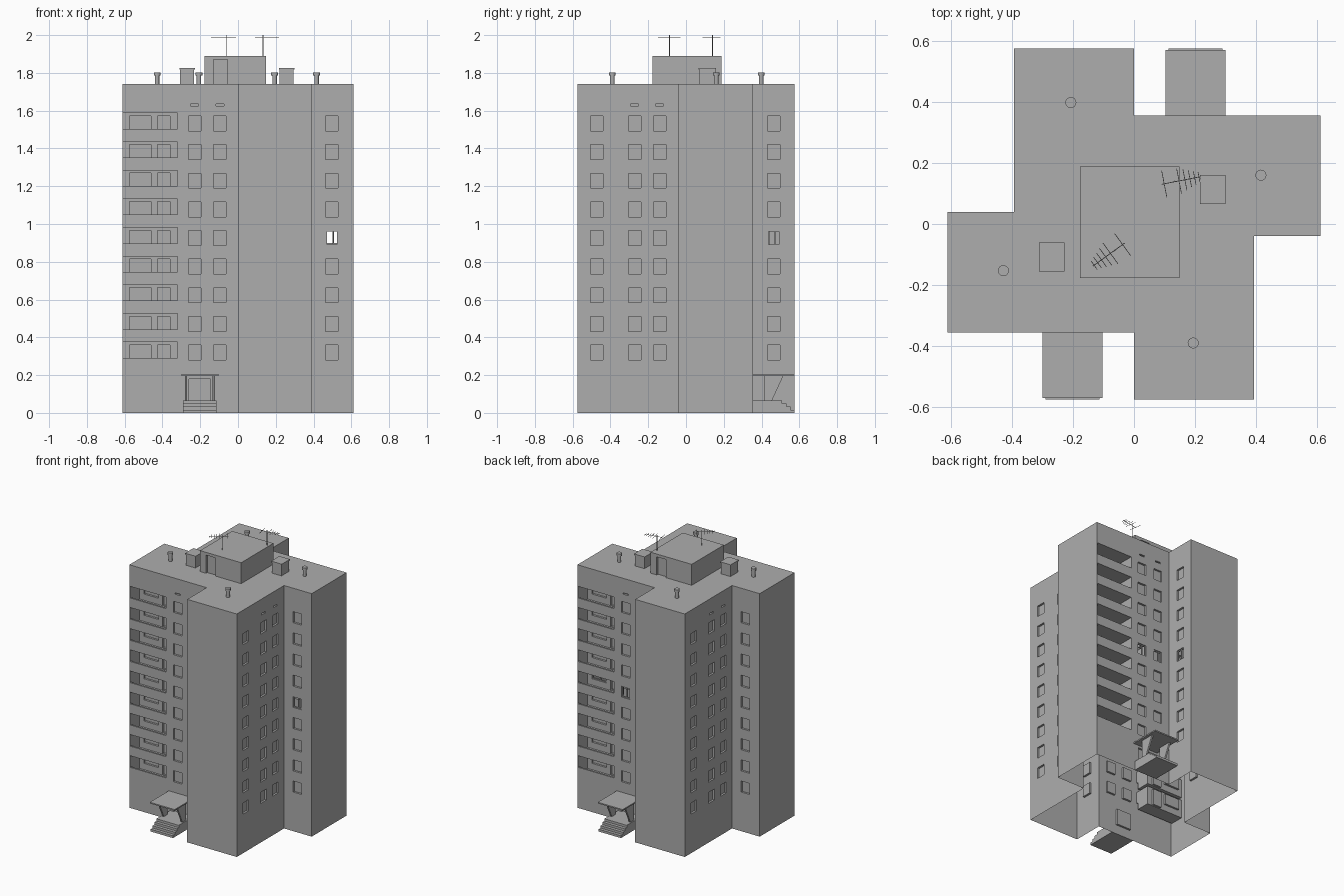
import bpy, bmesh, math
from mathutils import Matrix, Vector

cube = bpy.data.objects.get("Cube")
if cube:
    bpy.data.objects.remove(cube)

grey = bpy.data.materials.new("concrete_grey")
grey.use_nodes = True
COLOUR = (0.42, 0.42, 0.42, 1)
grey.diffuse_color = COLOUR
grey.node_tree.nodes["Principled BSDF"].inputs["Base Color"].default_value = COLOUR

H = 1.74          # roof height
STEP = 0.1516     # storey height
FLOORS = 9
OPEN_FLOOR = 4    # storey with unglazed windows


def finish(bm, name):
    mesh = bpy.data.meshes.new(name)
    bm.to_mesh(mesh)
    bm.free()
    mesh.materials.append(grey)
    obj = bpy.data.objects.new(name, mesh)
    bpy.context.collection.objects.link(obj)
    return obj


def face(bm, m, pts):
    bm.faces.new([bm.verts.new(m @ Vector(p)) for p in pts])


def box(bm, m, lo, hi):
    size = [b - a for a, b in zip(lo, hi)]
    mid = [(a + b) / 2 for a, b in zip(lo, hi)]
    bmesh.ops.create_cube(bm, size=1, matrix=m @ Matrix.Translation(mid) @ Matrix.Diagonal((*size, 1)))


def prism(bm, m, profile, x0, x1):
    """Extrude a (y, z) profile along x."""
    f = bm.faces.new([bm.verts.new(m @ Vector((x0, y, z))) for y, z in profile])
    new = bmesh.ops.extrude_face_region(bm, geom=[f])["geom"]
    shift = m.to_3x3() @ Vector((x1 - x0, 0, 0))
    bmesh.ops.translate(bm, vec=shift, verts=[v for v in new if isinstance(v, bmesh.types.BMVert)])
    bmesh.ops.recalc_face_normals(bm, faces=bm.faces)


def rod(bm, a, b, r, sides=6, r2=None):
    a, b = Vector(a), Vector(b)
    m = Matrix.Translation((a + b) / 2) @ (b - a).to_track_quat('Z', 'Y').to_matrix().to_4x4()
    bmesh.ops.create_cone(bm, cap_ends=True, segments=sides, radius1=r, radius2=r2 or r,
                          depth=(b - a).length, matrix=m)


def tube(bm, m, rect, v0, v1):
    """Reveal around a rectangular opening, from depth v0 to v1."""
    u0, u1, z0, z1 = rect
    loop = [(u0, z0), (u1, z0), (u1, z1), (u0, z1)]
    for (a, b), (c, d) in zip(loop, loop[1:] + loop[:1]):
        face(bm, m, [(a, v0, b), (c, v0, d), (c, v1, d), (a, v1, b)])


def panel(bm, m, u0, u1, z0, z1, v=0.0):
    face(bm, m, [(u0, v, z0), (u1, v, z0), (u1, v, z1), (u0, v, z1)])


def loggia(bm, frames, m, rect, is_open):
    u0, u1, z0, z1 = rect
    floor, t, d = z0 - 0.05, 0.012, 0.11
    tube(bm, m, rect, 0, t)
    tube(bm, m, (u0, u1, floor, z1), t, d)
    face(bm, m, [(u0, t, z0), (u1, t, z0), (u1, t, floor), (u0, t, floor)])
    kind = "open" if is_open else "recess"
    wall(bm, frames, m @ Matrix.Translation((u0, d, floor)), u1 - u0, 0, z1 - floor,
         [((0.033, 0.148, 0.045, 0.119), kind), ((0.183, 0.248, 0.004, 0.119), kind)])


def wall(bm, frames, m, width, z0, z1, holes):
    """Flat wall cut on a grid round its openings; u runs along, v inward."""
    us = sorted({0, width, *(u for r, k in holes for u in r[:2])})
    zs = sorted({z0, z1, *(z for r, k in holes for z in r[2:])})
    for a, b in zip(us, us[1:]):
        for c, d in zip(zs, zs[1:]):
            u, z = (a + b) / 2, (c + d) / 2
            if not any(r[0] < u < r[1] and r[2] < z < r[3] for r, k in holes):
                panel(bm, m, a, b, c, d)
    for r, kind in holes:
        if kind.startswith("loggia"):
            loggia(bm, frames, m, r, kind.endswith("open"))
            continue
        depth = 0.014
        tube(bm, m, r, 0, depth)
        if kind == "recess":
            panel(bm, m, *r, depth)
        else:  # bare casement: centre bar and side frames
            mid = r[0] + 0.6 * (r[1] - r[0])
            for u in (r[0] + 0.003, mid, r[1] - 0.003):
                box(frames, m, (u - 0.003, 0.006, r[2]), (u + 0.003, depth, r[3]))
            for z in (r[2] + 0.003, r[3] - 0.003):
                box(frames, m, (r[0], 0.006, z - 0.003), (r[1], depth, z + 0.003))


def wall_frame(a, b):
    a, b = Vector((*a, 0)), Vector((*b, 0))
    u = (b - a).normalized()
    v = Vector((0, 0, 1)).cross(u)
    m = Matrix((u, v, (0, 0, 1))).transposed().to_4x4()
    return Matrix.Translation(a) @ m, (b - a).length


# Half of the pinwheel plan; the other half is the same turned by 180 degrees
half = [(-0.612, -0.355), (0, -0.355), (0, -0.575), (0.393, -0.575),
        (0.393, -0.04), (0.612, -0.04), (0.612, 0.355)]
columns = {0: [0.382, 0.516], 1: [0.11], 3: [0.102, 0.303, 0.435], 4: [0.104]}
vents = {0: [0.382, 0.516], 3: [0.303, 0.435]}
unglazed = {(0, 4), (1, 0), (1, 1)}

walls, frames = bmesh.new(), bmesh.new()
for turn in range(2):
    spin = Matrix.Rotation(math.pi * turn, 4, 'Z')
    for i, (a, b) in enumerate(zip(half, half[1:])):
        m, width = wall_frame(a, b)
        holes = []
        for n in range(FLOORS):
            bare = n == OPEN_FLOOR and (turn, i) in unglazed
            z = 0.28 + n * STEP
            for u in columns.get(i, []):
                holes.append(((u - 0.033, u + 0.033, z, z + 0.079), "open" if bare else "recess"))
            if i == 0:
                holes.append(((0.004, 0.291, z + 0.011, z + 0.094), "loggia_open" if bare else "loggia"))
        for u in vents.get(i, []):
            holes.append(((u - 0.021, u + 0.021, 1.626, 1.636), "recess"))
        if i == 0:  # entrance door
            holes.append(((0.352, 0.467, 0.066, 0.18), "recess"))
        wall(walls, frames, spin @ m, width, 0, H, holes)
finish(walls, "building_walls")
finish(frames, "window_frames")

roof = bmesh.new()
face(roof, Matrix.Identity(4), [(x * s, y * s, H) for s in (1, -1) for x, y in half[:-1]])
finish(roof, "roof")

# Lift house on the roof with a door at front and back
house, spare = bmesh.new(), bmesh.new()
corners = [(-0.177, -0.177), (0.149, -0.177), (0.149, 0.188), (-0.177, 0.188)]
for i, a in enumerate(corners):
    m, width = wall_frame(a, corners[(i + 1) % 4])
    door = [((0.048, 0.122, H, 1.87), "recess")] if i % 2 == 0 else []
    wall(house, spare, m, width, H, 1.89, door)
face(house, Matrix.Identity(4), [(x, y, 1.89) for x, y in corners])
spare.free()
finish(house, "lift_house")

# Entrances: steps, canopy and slanted side supports
for turn, side in enumerate(("front", "back")):
    spin = Matrix.Rotation(math.pi * turn, 4, 'Z')
    steps = bmesh.new()
    profile = [(-0.355, 0), (-0.575, 0)]
    for n in range(4):
        y = -0.575 + n * 0.022
        profile += [(y, 0.0165 * (n + 1)), (y + 0.022, 0.0165 * (n + 1))]
    profile[-1] = (-0.355, 0.066)
    prism(steps, spin, profile, -0.29, -0.113)
    finish(steps, side + "_entrance_steps")
    canopy = bmesh.new()
    box(canopy, spin, (-0.3, -0.57, 0.196), (-0.103, -0.355, 0.205))
    finish(canopy, side + "_canopy")
    supports = bmesh.new()
    for x in (-0.281, -0.134):
        prism(supports, spin, [(-0.415, 0.066), (-0.455, 0.066), (-0.515, 0.196), (-0.415, 0.196)], x, x + 0.012)
    finish(supports, side + "_canopy_supports")

# Roof hatches and vent pipes
eye = Matrix.Identity(4)
hatches, pipes = bmesh.new(), bmesh.new()
for x, y in ((-0.269, -0.108), (0.258, 0.113)):
    box(hatches, eye, (x - 0.037, y - 0.042, H), (x + 0.037, y + 0.042, 1.818))
    box(hatches, eye, (x - 0.042, y - 0.047, 1.818), (x + 0.042, y + 0.047, 1.827))
for x, y in ((-0.207, 0.398), (0.416, 0.16), (-0.428, -0.153), (0.194, -0.39)):
    rod(pipes, (x, y, H), (x, y, 1.785), 0.012, 16)
    rod(pipes, (x, y, 1.785), (x, y, 1.803), 0.018, 16)
finish(hatches, "roof_hatches")
finish(pipes, "vent_pipes")

# Aerials: mast, boom and shrinking cross bars
aerials = bmesh.new()
for mast, start, end in (((-0.063, -0.088), (-0.03, -0.062), (-0.135, -0.138)),
                         ((0.132, 0.14), (0.09, 0.13), (0.218, 0.155))):
    rod(aerials, (*mast, 1.89), (*mast, 2.0), 0.002)
    a, b = Vector((*start, 1.988)), Vector((*end, 1.988))
    rod(aerials, a, b, 0.0015)
    across = (b - a).normalized().cross(Vector((0, 0, 1)))
    for t, reach in ((0.07, 0.045), (0.45, 0.042), (0.6, 0.035), (0.73, 0.028), (0.85, 0.022), (0.96, 0.017)):
        p = a.lerp(b, t)
        rod(aerials, p - across * reach, p + across * reach, 0.0013)
finish(aerials, "roof_aerials")
